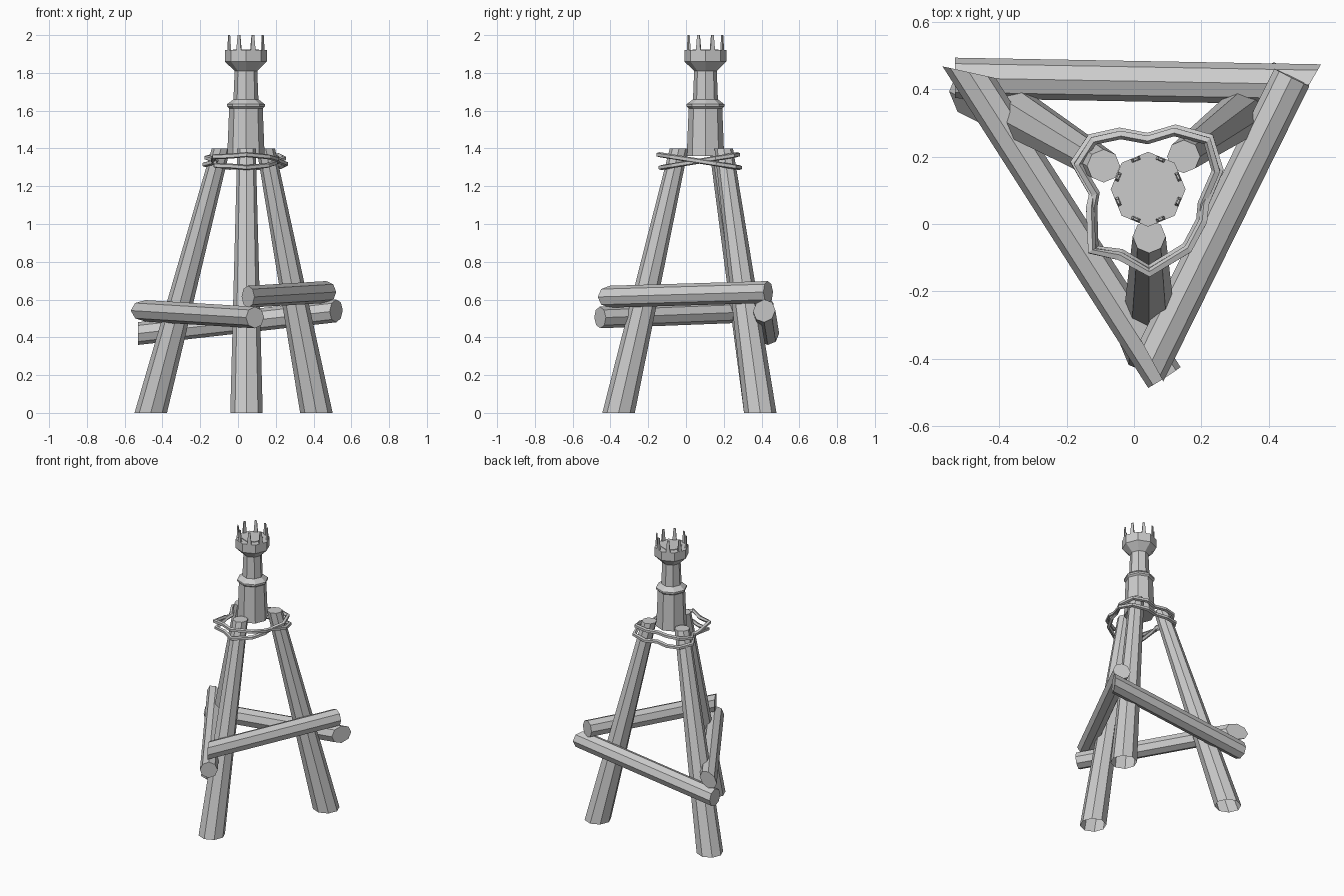
import bpy, math
from mathutils import Vector

if "Cube" in bpy.data.objects:
    bpy.data.objects.remove(bpy.data.objects["Cube"])

N = 8


def make(name, verts, faces):
    me = bpy.data.meshes.new(name)
    me.from_pydata([tuple(v) for v in verts], [], faces)
    me.update()
    ob = bpy.data.objects.new(name, me)
    bpy.context.collection.objects.link(ob)
    return ob


def loft(name, rings, cap_start=True, cap_end=True, closed=False):
    n = len(rings[0])
    verts = [v for r in rings for v in r]
    faces = []
    m = len(rings)
    for k in range(m if closed else m - 1):
        a, b = k * n, ((k + 1) % m) * n
        for i in range(n):
            j = (i + 1) % n
            faces.append((a + i, a + j, b + j, b + i))
    if not closed:
        if cap_start:
            faces.append(tuple(range(n))[::-1])
        if cap_end:
            faces.append(tuple(range((m - 1) * n, m * n)))
    return make(name, verts, faces)


def flat_ring(x, y, z, r, off=0.0):
    return [Vector((x + r * math.cos(off + math.tau * i / N),
                    y + r * math.sin(off + math.tau * i / N), z)) for i in range(N)]


# Tapered legs, cut level at top and bottom
for name, bottom, top in (("front_leg", (0.045, -0.357), (0.045, -0.037)),
                          ("back_left_leg", (-0.462, 0.393), (-0.09, 0.172)),
                          ("back_right_leg", (0.415, 0.393), (0.147, 0.2))):
    loft(name, [flat_ring(*bottom, 0, 0.086), flat_ring(*top, 1.4, 0.049)], cap_start=False)


# Cross logs with slanted saw cuts (None means a square cut)
def log(name, p, q, np, nq, r=0.06):
    p, q = Vector(p), Vector(q)
    d = (q - p).normalized()
    side = d.cross(Vector((0, 0, 1))).normalized()
    up = side.cross(d)
    rings = []
    for c, nrm in ((p, np), (q, nq)):
        nv = Vector(nrm) if nrm else d
        ring = []
        for i in range(N):
            a = math.tau * i / N
            o = (side * math.cos(a) - up * math.sin(a)) * r
            ring.append(c + o - d * (o.dot(nv) / d.dot(nv)))
        rings.append(ring)
    loft(name, rings)


log("back_crossbar", (-0.53, 0.433, 0.42), (0.52, 0.414, 0.54), (1, 0, 0), (0.86, -0.5, 0))
log("left_crossbar", (-0.489, 0.45, 0.54), (0.09, -0.455, 0.505), (-0.22, -1, 0), None, 0.057)
log("right_crossbar", (0.053, -0.405, 0.615), (0.468, 0.435, 0.64), (-0.88, -0.48, 0), None, 0.058)

# Two crossing rope loops around the leg tops
loop = [(-0.17, 0.18), (-0.123, 0.25), (-0.04, 0.268), (0.04, 0.253), (0.12, 0.277),
        (0.22, 0.25), (0.247, 0.158), (0.205, 0.06), (0.2, 0.01), (0.157, -0.07),
        (0.045, -0.138), (-0.04, -0.09), (-0.12, -0.075), (-0.125, 0.05), (-0.117, 0.09)]
for name, s, k in (("upper_rope", -0.165, 1.035), ("lower_rope", 0.165, 0.985)):
    pts = [Vector((0.04 + (x - 0.04) * k, 0.08 + (y - 0.08) * k, 1.333 + s * (y - 0.07)))
           for x, y in loop]
    rings = []
    for i, p in enumerate(pts):
        t = (pts[(i + 1) % len(pts)] - pts[i - 1]).normalized()
        out = t.cross(Vector((0, 0, 1))).normalized()
        up = out.cross(t)
        rings.append([p + (out * math.cos(a) + up * math.sin(a)) * 0.014
                      for a in (j * math.tau / 5 for j in range(5))])
    loft(name, rings, closed=True)

# Eight-sided turned tower
CX, CY = 0.042, 0.103
profile = [(0.099, 1.36), (0.089, 1.612), (0.1, 1.622), (0.1, 1.634), (0.066, 1.66),
           (0.06, 1.81), (0.111, 1.86), (0.111, 1.92), (0.068, 1.92), (0.068, 1.924)]
loft("tower", [flat_ring(CX, CY, z, r) for r, z in profile])

# Tapered battlement teeth at the middle of each rim side
for k in range(N):
    a = math.tau * (k + 0.5) / N
    rad = Vector((math.cos(a), math.sin(a), 0))
    tan = Vector((-math.sin(a), math.cos(a), 0))
    rings = []
    for z, w, th in ((1.91, 0.014, 0.006), (2.0, 0.007, 0.003)):
        c = Vector((CX, CY, z)) + rad * 0.096
        rings.append([c + rad * (u * th) + tan * (v * w)
                      for u, v in ((-1, -1), (1, -1), (1, 1), (-1, 1))])
    loft(f"battlement_{k + 1}", rings)
